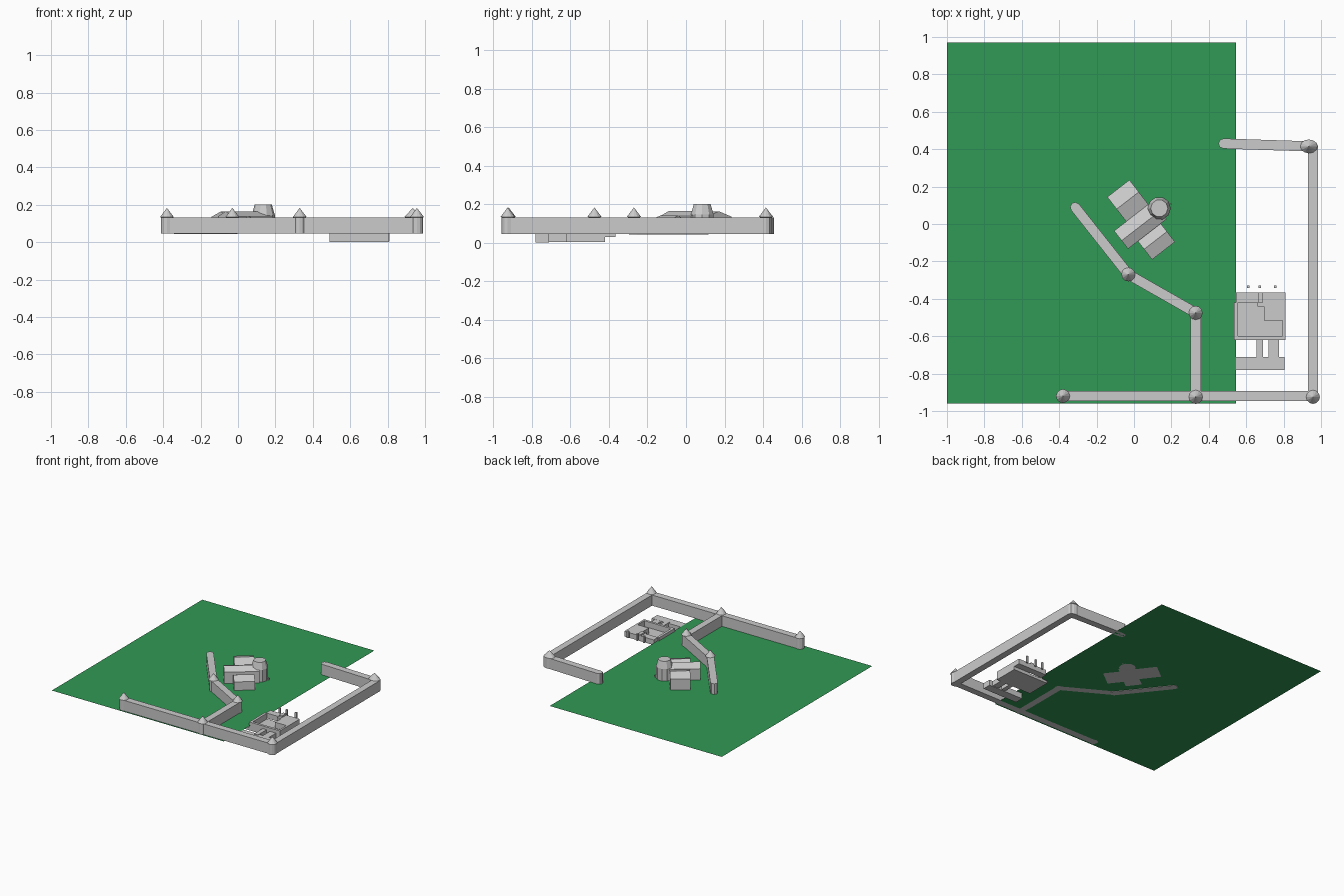
import bpy, bmesh, math
from mathutils import Vector, Matrix

if "Cube" in bpy.data.objects:
    bpy.data.objects.remove(bpy.data.objects["Cube"])

Z0, ZW, ZT = 0.046, 0.132, 0.183   # ground, wall top, roof tip


def finish(bm, name, mat=None):
    bmesh.ops.recalc_face_normals(bm, faces=bm.faces)
    me = bpy.data.meshes.new(name)
    bm.to_mesh(me)
    bm.free()
    ob = bpy.data.objects.new(name, me)
    bpy.context.collection.objects.link(ob)
    if mat:
        me.materials.append(mat)
    return ob


def prism(name, pts, z0, z1):
    # extrude a flat outline upwards
    bm = bmesh.new()
    f = bm.faces.new([bm.verts.new((x, y, z0)) for x, y in pts])
    r = bmesh.ops.extrude_face_region(bm, geom=[f])
    vs = [v for v in r["geom"] if isinstance(v, bmesh.types.BMVert)]
    bmesh.ops.translate(bm, verts=vs, vec=(0, 0, z1 - z0))
    return finish(bm, name)


def box(name, x0, x1, y0, y1, z0, z1):
    return prism(name, [(x0, y0), (x1, y0), (x1, y1), (x0, y1)], z0, z1)


def wall(name, a, b, z0=Z0, r=0.027):
    # wall with rounded ends
    ang = math.atan2(b[1] - a[1], b[0] - a[0])
    pts = []
    for c, off in ((a, math.pi / 2), (b, -math.pi / 2)):
        for i in range(5):
            t = ang + off + i * math.pi / 4
            pts.append((c[0] + r * math.cos(t), c[1] + r * math.sin(t)))
    return prism(name, pts, z0, ZW)


def lathe(name, c, prof, n=12, sx=1.0):
    # solid of revolution from (radius, z) pairs
    bm = bmesh.new()
    rings = []
    for r, z in prof:
        rings.append([bm.verts.new((c[0] + sx * r * math.cos(2 * math.pi * i / n),
                                    c[1] + r * math.sin(2 * math.pi * i / n), z))
                      for i in range(n)])
    for lo, hi in zip(rings, rings[1:]):
        for i in range(n):
            j = (i + 1) % n
            bm.faces.new((lo[i], lo[j], hi[j], hi[i]))
    bm.faces.new(rings[0][::-1])
    bm.faces.new(rings[-1])
    bmesh.ops.remove_doubles(bm, verts=bm.verts, dist=0.0005)
    return finish(bm, name)


def gable(name, u0, u1, ur, v0, v1, eave, ridge):
    # house block whose ridge runs along v in the rotated castle frame
    U, V = Vector((0.61, -0.79, 0)), Vector((0.79, 0.61, 0))
    prof = [(u0, Z0), (u1, Z0), (u1, eave), (ur, ridge), (u0, eave)]
    bm = bmesh.new()
    f = bm.faces.new([bm.verts.new(U * u + V * v0 + Vector((0, 0, z))) for u, z in prof])
    r = bmesh.ops.extrude_face_region(bm, geom=[f])
    vs = [v for v in r["geom"] if isinstance(v, bmesh.types.BMVert)]
    bmesh.ops.translate(bm, verts=vs, vec=V * (v1 - v0))
    return finish(bm, name)


# green lawn sheet
green = bpy.data.materials.new("lawn_green")
green.diffuse_color = (0.03, 0.32, 0.09, 1)
green.use_nodes = True
green.node_tree.nodes["Principled BSDF"].inputs["Base Color"].default_value = green.diffuse_color
bm = bmesh.new()
bm.faces.new([bm.verts.new((x, y, Z0)) for x, y in
              ((-1, -0.96), (0.545, -0.96), (0.545, 0.97), (-1, 0.97))])
finish(bm, "lawn", green)

# curtain walls
wall("front_wall", (-0.38, -0.92), (0.955, -0.92))
wall("east_wall", (0.957, -0.92), (0.957, 0.415))
wall("north_wall", (0.94, 0.415), (0.478, 0.43))
wall("inner_wall", (0.33, -0.92), (0.33, -0.475))
wall("inner_diagonal_wall", (0.33, -0.475), (-0.03, -0.27))
wall("west_wall", (-0.03, -0.27), (-0.315, 0.09), 0.043)

# wall towers with pointed roofs
for i, (x, y, sx) in enumerate(((-0.38, -0.92, 1), (0.33, -0.925, 1), (0.957, -0.925, 1),
                                (0.935, 0.415, 1.25), (0.33, -0.475, 1), (-0.03, -0.27, 1))):
    lathe(f"wall_tower_{i + 1}", (x, y),
          [(0.032, Z0), (0.032, ZW), (0.037, ZW + 0.002), (0.0001, ZT)], 12, sx)

# keep: three gabled blocks and a round tower
gable("keep_main", -0.036, 0.086, 0.03, -0.107, 0.155, 0.138, 0.165)
gable("keep_north_wing", -0.202, -0.036, -0.12, -0.025, 0.125, 0.135, 0.163)
gable("keep_south_wing", 0.086, 0.21, 0.14, -0.04, 0.115, 0.115, 0.14)
lathe("keep_round_tower", (0.135, 0.084), [(0.062, Z0), (0.062, 0.145), (0.046, 0.2)], 10)
box("small_post", 0.195, 0.203, 0.103, 0.111, Z0, 0.062)

# gatehouse: floor, court walls, inner block
box("gate_floor", 0.49, 0.81, -0.62, -0.42, 0.004, 0.025)
box("gate_back_room", 0.545, 0.81, -0.42, -0.365, 0.03, 0.072)
box("gate_west_wall", 0.535, 0.555, -0.62, -0.42, 0.004, 0.072)
box("gate_east_wall", 0.795, 0.81, -0.62, -0.42, 0.004, 0.072)
box("gate_front_wall", 0.535, 0.81, -0.62, -0.6, 0.004, 0.072)
prism("gate_inner_block", [(0.695, -0.515), (0.795, -0.515), (0.795, -0.42),
                           (0.66, -0.42), (0.66, -0.44), (0.695, -0.44)], 0.02, 0.072)
box("gate_chimney", 0.662, 0.69, -0.42, -0.366, 0.03, 0.085)

# gatehouse passage legs and front bar
box("gate_leg_left", 0.655, 0.69, -0.73, -0.62, 0.004, 0.05)
box("gate_leg_right", 0.72, 0.775, -0.71, -0.62, 0.004, 0.045)
box("gate_front_bar", 0.49, 0.805, -0.78, -0.71, 0.0, 0.046)

# back posts
for i, x in enumerate((0.61, 0.672, 0.756)):
    box(f"gate_post_{i + 1}", x - 0.007, x + 0.007, -0.342, -0.328, 0.045, 0.1)
